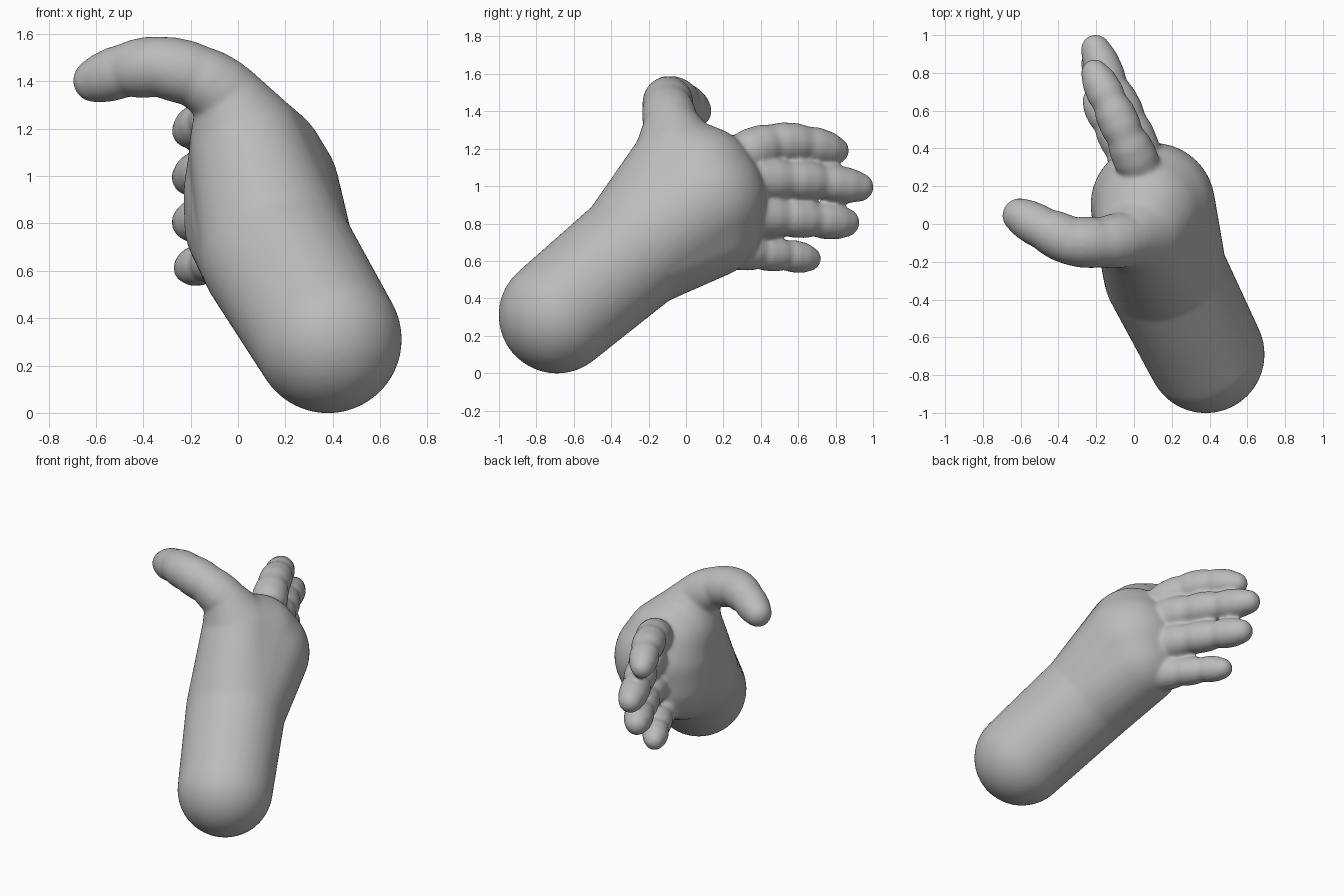
import bpy, bmesh
from mathutils import Vector, Matrix

cube = bpy.data.objects.get("Cube")
if cube:
    bpy.data.objects.remove(cube, do_unlink=True)

skin = bpy.data.materials.new("plain grey")
skin.use_nodes = True
grey = (0.5, 0.5, 0.5, 1)
skin.diffuse_color = grey
skin.node_tree.nodes["Principled BSDF"].inputs["Base Color"].default_value = grey

body = bmesh.new()


def wrap(*balls):
    """Tight skin around balls given as (x, y, z, radius)."""
    part = bmesh.new()
    for x, y, z, r in balls:
        bmesh.ops.create_icosphere(part, subdivisions=4, radius=r,
                                   matrix=Matrix.Translation((x, y, z)))
    hull = bmesh.ops.convex_hull(part, input=part.verts[:])
    spare = {g for g in hull["geom_interior"] + hull["geom_unused"]
             if isinstance(g, bmesh.types.BMVert)}
    bmesh.ops.delete(part, geom=list(spare), context="VERTS")
    mesh = bpy.data.meshes.new("part")
    part.to_mesh(mesh)
    part.free()
    body.from_mesh(mesh)
    bpy.data.meshes.remove(mesh)


def digit(joints, bulge):
    """Chain of phalanges, each swelling between pinched joints."""
    balls = []
    for a, b in zip(joints, joints[1:]):
        a, b = Vector(a), Vector(b)
        balls.append(a)
        for t in (0.33, 0.67):
            m = a.lerp(b, t)
            m[3] += bulge
            balls.append(m)
    balls.append(Vector(joints[-1]))
    for a, b in zip(balls, balls[1:]):
        wrap(a, b)


# Forearm
elbow = (0.38, -0.69, 0.31, 0.312)
wrist = (0.165, -0.26, 0.67, 0.327)
wrap(elbow, wrist)

# Palm: wrist widening to the heel, the knuckles and the thumb mound
heel = (0.07, 0.11, 0.80, 0.297)
centre = (0.10, 0.10, 0.93, 0.33)
upper = (0.08, 0.08, 1.03, 0.295)
mound = (0.04, -0.04, 1.13, 0.245)
wrap(wrist, heel, centre, upper)
wrap(wrist, upper, mound)

# Thumb
thumb_base = (-0.03, -0.08, 1.33, 0.143)
wrap(mound, thumb_base)
digit([thumb_base, (-0.17, -0.10, 1.425, 0.128), (-0.33, -0.095, 1.465, 0.124),
       (-0.47, -0.03, 1.45, 0.110), (-0.605, 0.045, 1.403, 0.092)], 0.009)

# Index, middle, ring and little fingers
digit([(0.03, 0.30, 1.17, 0.110), (-0.045, 0.46, 1.235, 0.095),
       (-0.125, 0.64, 1.230, 0.090), (-0.208, 0.80, 1.19, 0.072)], 0.015)
digit([(0.04, 0.32, 1.04, 0.112), (-0.03, 0.54, 1.035, 0.096),
       (-0.12, 0.72, 1.025, 0.088), (-0.203, 0.925, 0.995, 0.078)], 0.015)
digit([(0.03, 0.32, 0.85, 0.110), (-0.04, 0.52, 0.835, 0.093),
       (-0.12, 0.69, 0.82, 0.086), (-0.203, 0.85, 0.805, 0.078)], 0.015)
digit([(0.01, 0.24, 0.67, 0.105), (-0.06, 0.39, 0.645, 0.084),
       (-0.135, 0.53, 0.632, 0.076), (-0.207, 0.655, 0.612, 0.067)], 0.014)

mesh = bpy.data.meshes.new("hand_and_forearm")
body.to_mesh(mesh)
body.free()
mesh.materials.append(skin)
hand = bpy.data.objects.new("hand_and_forearm", mesh)
bpy.context.collection.objects.link(hand)

# Fuse the parts into one soft skin
remesh = hand.modifiers.new("fuse", "REMESH")
remesh.mode = "VOXEL"
remesh.voxel_size = 0.012
remesh.use_smooth_shade = True
soften = hand.modifiers.new("soften", "SMOOTH")
soften.factor = 0.5
soften.iterations = 12
